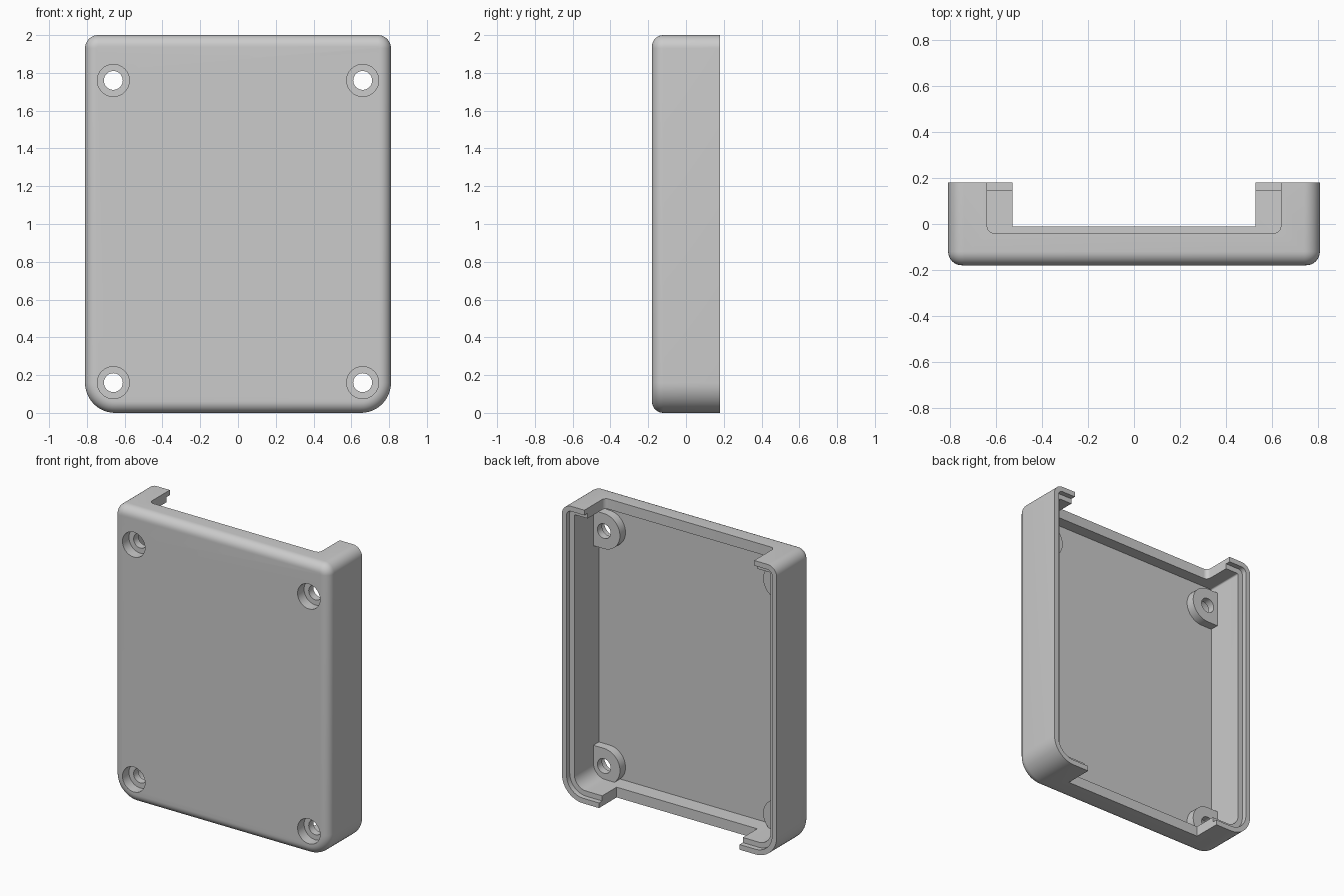
import bpy, bmesh
from math import sin, cos, pi, radians

if "Cube" in bpy.data.objects:
    bpy.data.objects.remove(bpy.data.objects["Cube"], do_unlink=True)

W, H, D = 0.81, 2.0, 0.18          # half width, height, half depth
WALL, LIP, FILLET = 0.07, 0.035, 0.06
FLOOR, STEP = -0.12, 0.145

grey = bpy.data.materials.new("plain grey")
grey.use_nodes = True
grey.diffuse_color = (0.6, 0.6, 0.6, 1)
grey.node_tree.nodes["Principled BSDF"].inputs["Base Color"].default_value = (0.6, 0.6, 0.6, 1)


def arc(cx, cz, r, a0, a1, n=12):
    return [(cx + r * cos(radians(a0 + (a1 - a0) * i / n)),
             cz + r * sin(radians(a0 + (a1 - a0) * i / n))) for i in range(n + 1)]


def outline(inset):
    """Case outline with large lower and small upper corner radii."""
    x, z0, z1 = W - inset, inset, H - inset
    rb, rt = max(0.16 - inset, 0.01), max(0.07 - inset, 0.01)
    return (arc(x - rt, z1 - rt, rt, 0, 90) + arc(rt - x, z1 - rt, rt, 90, 180)
            + arc(rb - x, z0 + rb, rb, 180, 270) + arc(x - rb, z0 + rb, rb, 270, 360))


def loft(name, layers):
    """Solid through matching x-z outlines, each at its own y."""
    bm = bmesh.new()
    rings = [[bm.verts.new((x, y, z)) for x, z in pts] for y, pts in layers]
    n = len(rings[0])
    for a, b in zip(rings, rings[1:]):
        for i in range(n):
            bm.faces.new((a[i], a[(i + 1) % n], b[(i + 1) % n], b[i]))
    bm.faces.new(rings[0])
    bm.faces.new(rings[-1])
    bmesh.ops.recalc_face_normals(bm, faces=bm.faces)
    return finish(name, bm)


def finish(name, bm):
    me = bpy.data.meshes.new(name)
    bm.to_mesh(me)
    bm.free()
    me.materials.append(grey)
    ob = bpy.data.objects.new(name, me)
    bpy.context.collection.objects.link(ob)
    return ob


def prism(name, pts, y0, y1):
    return loft(name, [(y0, pts), (y1, pts)])


def notch(name, half, y0, z, r):
    """Box cutter open to the back, with rounded front vertical edges."""
    bm = bmesh.new()
    bmesh.ops.create_cube(bm, size=1)
    for v in bm.verts:
        v.co = (v.co.x * 2 * half, y0 + (v.co.y + 0.5) * 0.5, z + v.co.z * 0.3)
    edges = [e for e in bm.edges if all(v.co.y < y0 + 0.01 for v in e.verts)
             and abs(e.verts[0].co.z - e.verts[1].co.z) > 0.1]
    if r:
        bmesh.ops.bevel(bm, geom=edges, offset=r, segments=6, profile=0.5, affect='EDGES')
    return finish(name, bm)


def combine(target, tool, operation):
    mod = target.modifiers.new(tool.name, 'BOOLEAN')
    mod.object, mod.operation, mod.solver = tool, operation, 'EXACT'
    graph = bpy.context.evaluated_depsgraph_get()
    target.data = bpy.data.meshes.new_from_object(target.evaluated_get(graph))
    target.modifiers.clear()
    bpy.data.objects.remove(tool, do_unlink=True)


# Outer body with a rounded front edge
layers = []
for i in range(9):
    a = i / 8 * pi / 2
    layers.append((-D + FILLET * (1 - sin(a)), outline(FILLET * (1 - cos(a)))))
layers.reverse()
layers = sorted(layers, key=lambda l: l[0]) + [(D, outline(0))]
case = loft("case_shell", layers)

# Hollow interior and stepped back rim
combine(case, prism("cavity", outline(WALL), FLOOR, 0.3), 'DIFFERENCE')
combine(case, prism("rim_step", outline(LIP), STEP, 0.3), 'DIFFERENCE')

# Openings in the top and bottom walls
combine(case, notch("top_notch", 0.64, -0.04, H, 0.03), 'DIFFERENCE')
combine(case, notch("bottom_notch", 0.53, -0.01, 0, 0), 'DIFFERENCE')

# Screw bosses with counterbored holes
for side in (-1, 1):
    for z in (0.16, 1.76):
        x = 0.66
        boss = arc(x, z, 0.12, 90, 270, 24) + [(0.75, z - 0.12), (0.75, z + 0.12)]
        combine(case, prism("boss", [(side * px, pz) for px, pz in boss], -0.125, -0.06), 'UNION')
        for r, y0, y1 in ((0.085, -0.3, -0.11), (0.05, -0.3, 0.1)):
            hole = arc(side * x, z, r, 0, 360, 32)[:-1]
            combine(case, prism("hole", hole, y0, y1), 'DIFFERENCE')

# Smooth rounded areas, keep crisp edges
bpy.ops.object.select_all(action='DESELECT')
case.select_set(True)
bpy.context.view_layer.objects.active = case
bpy.ops.object.shade_smooth_by_angle(angle=radians(30))
